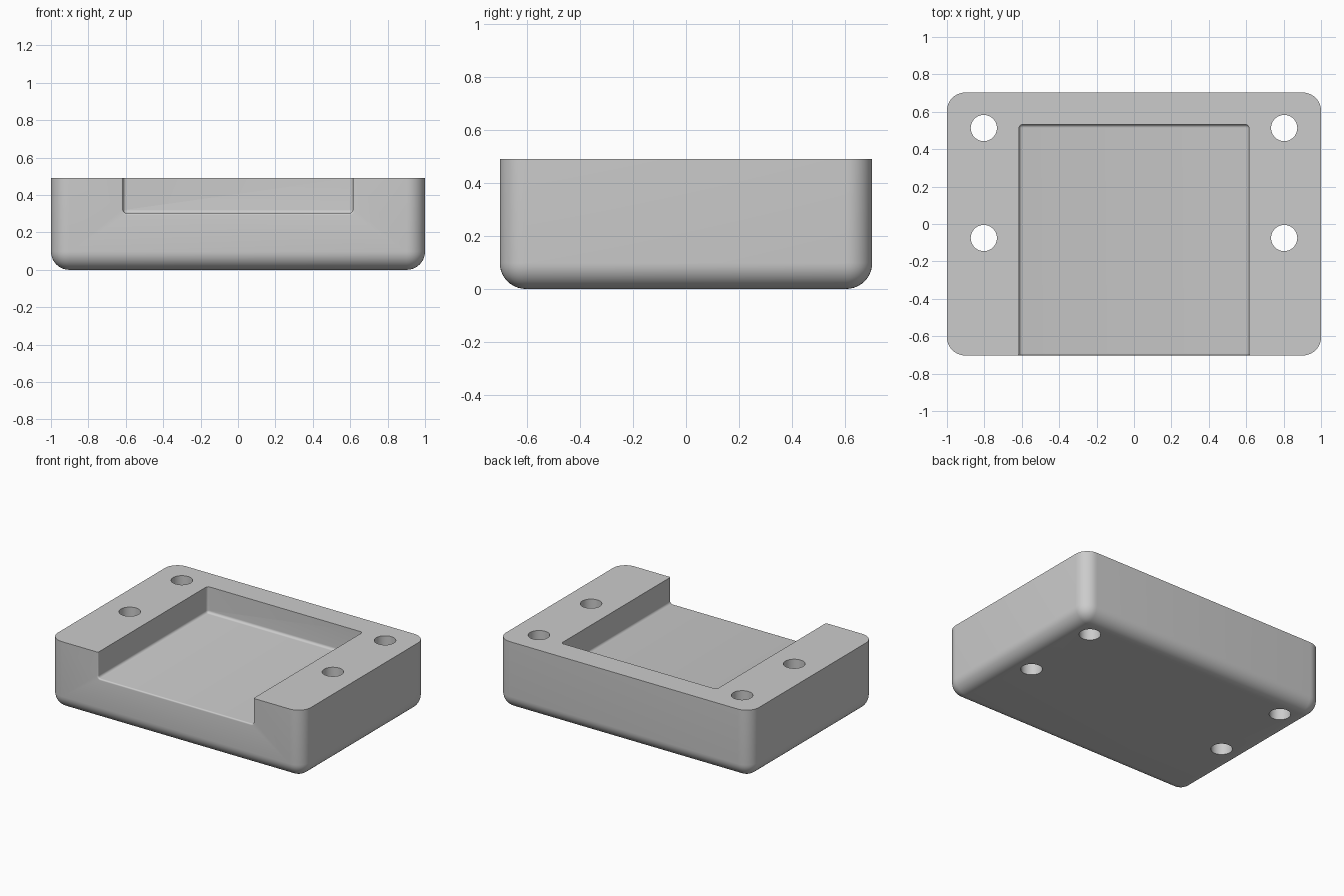
import bpy
import bmesh
from math import sin, cos, pi

if "Cube" in bpy.data.objects:
    bpy.data.objects.remove(bpy.data.objects["Cube"], do_unlink=True)

HALF_X, HALF_Y, HEIGHT, ROUND = 1.0, 0.703, 0.49, 0.098
POCKET_X, POCKET_BACK, FLOOR = 0.614, 0.532, 0.303
FILLET, LIP = 0.018, 0.01

grey = bpy.data.materials.new("light grey")
grey.use_nodes = True
grey.diffuse_color = (0.6, 0.6, 0.6, 1)
grey.node_tree.nodes["Principled BSDF"].inputs["Base Color"].default_value = (0.6, 0.6, 0.6, 1)


def make_object(name, bm):
    bmesh.ops.recalc_face_normals(bm, faces=bm.faces)
    mesh = bpy.data.meshes.new(name)
    bm.to_mesh(mesh)
    bm.free()
    mesh.materials.append(grey)
    obj = bpy.data.objects.new(name, mesh)
    bpy.context.collection.objects.link(obj)
    return obj


def cut(target, cutter):
    cutter.hide_render = True
    mod = target.modifiers.new(cutter.name, 'BOOLEAN')
    mod.operation, mod.solver, mod.object = 'DIFFERENCE', 'EXACT', cutter
    bpy.context.view_layer.objects.active = target
    bpy.ops.object.modifier_apply(modifier=mod.name)
    bpy.data.objects.remove(cutter, do_unlink=True)


# Block: rounded everywhere except around the flat top
bm = bmesh.new()
bmesh.ops.create_cube(bm, size=1)
for v in bm.verts:
    v.co = (v.co.x * 2 * HALF_X, v.co.y * 2 * HALF_Y, (v.co.z + 0.5) * HEIGHT)
rounded = [e for e in bm.edges if min(v.co.z for v in e.verts) < 0.01]
bmesh.ops.bevel(bm, geom=rounded, offset=ROUND, segments=10, profile=0.5, affect='EDGES')
block = make_object("tray_block", bm)


# Pocket: U-shaped section lofted along y, shrinking at the back and flaring at the front
def section(bm, y, grow):
    x, z, r = POCKET_X + grow, FLOOR - grow, max(FILLET + grow, 0.001)
    arc = [(x - r + r * cos(a), z + r - r * sin(a)) for a in (i * pi / 12 for i in range(7))]
    right = [(x, HEIGHT + 0.2)] + arc
    points = right + [(-px, pz) for px, pz in reversed(right)]
    return [bm.verts.new((px, y, pz)) for px, pz in points]


angles = [i * pi / 12 for i in range(7)]
stations = [(POCKET_BACK - FILLET * (1 - cos(a)), FILLET * (sin(a) - 1)) for a in angles]
stations += [(-HALF_Y + LIP * (1 - sin(a)), LIP * (1 - cos(a))) for a in angles]
stations.append((-HALF_Y - 0.2, LIP))
bm = bmesh.new()
loops = [section(bm, y, grow) for y, grow in stations]
for a, b in zip(loops, loops[1:]):
    for i in range(len(a)):
        j = (i + 1) % len(a)
        bm.faces.new((a[i], a[j], b[j], b[i]))
bm.faces.new(loops[0])
bm.faces.new(loops[-1])
cut(block, make_object("pocket_cutter", bm))

# Four through holes
for x in (-0.803, 0.803):
    for y in (-0.075, 0.513):
        bm = bmesh.new()
        bmesh.ops.create_cone(bm, cap_ends=True, segments=48, radius1=0.07, radius2=0.07, depth=2)
        bmesh.ops.translate(bm, verts=bm.verts, vec=(x, y, 0))
        cut(block, make_object("hole_cutter", bm))

bpy.ops.object.select_all(action='DESELECT')
block.select_set(True)
bpy.context.view_layer.objects.active = block
bpy.ops.object.shade_smooth_by_angle(angle=pi / 6)
